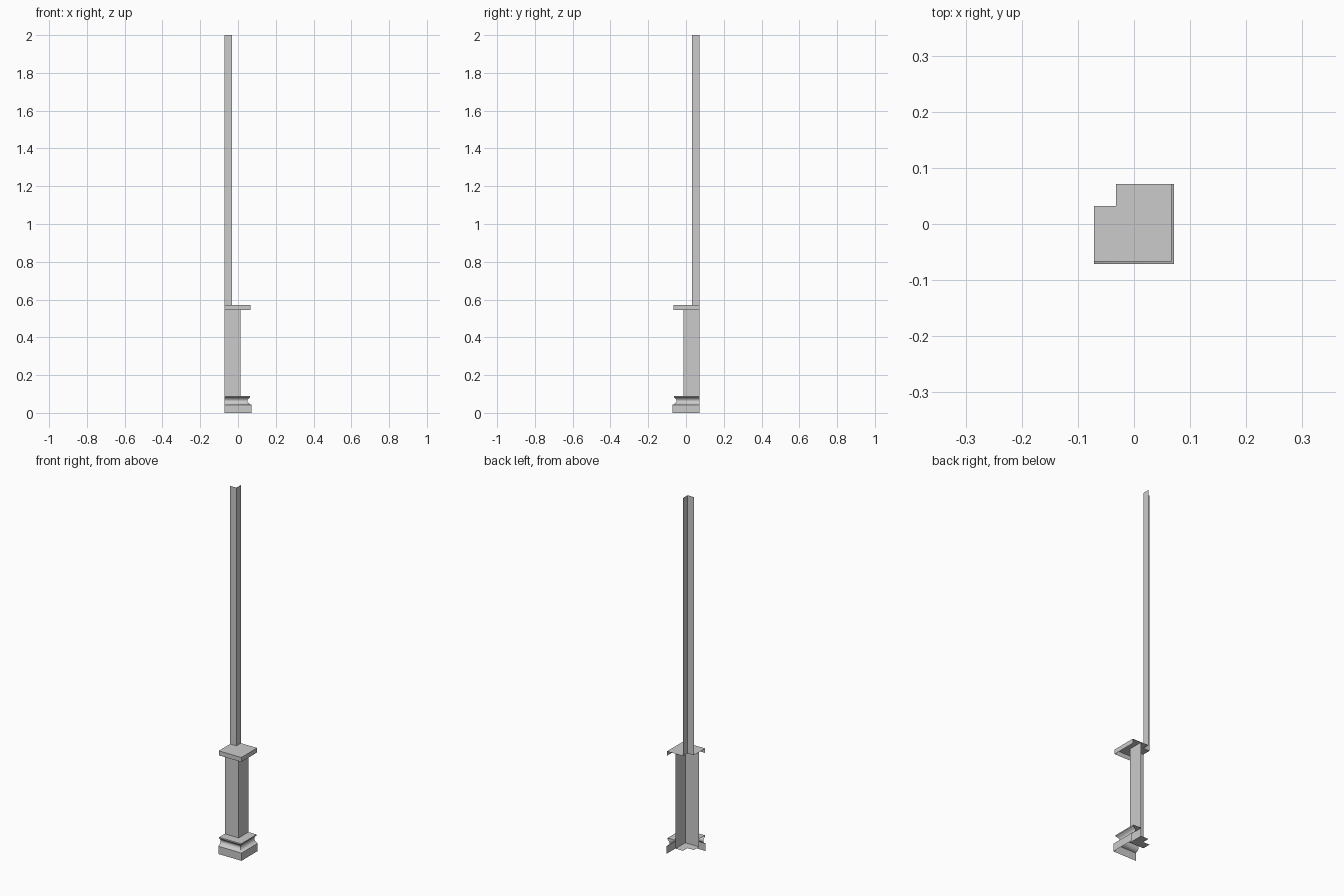
import bpy
import math

if "Cube" in bpy.data.objects:
    bpy.data.objects.remove(bpy.data.objects["Cube"])

# All parts are open sheets wrapped round one corner, measured outward from it
CX, CY = -0.071, 0.071


def wrap(name, profile, smooth=False):
    """Sweep a (distance, height) profile along a mitred L-shaped path."""
    verts, faces = [], []
    for d, z in profile:
        verts += [(CX, CY - d, z), (CX + d, CY - d, z), (CX + d, CY, z)]
    for i in range(len(profile) - 1):
        for j in range(2):
            a = i * 3 + j
            faces.append((a, a + 1, a + 4, a + 3))
    mesh = bpy.data.meshes.new(name)
    mesh.from_pydata(verts, [], faces)
    mesh.update()
    obj = bpy.data.objects.new(name, mesh)
    bpy.context.collection.objects.link(obj)
    if smooth:
        bpy.ops.object.select_all(action='DESELECT')
        obj.select_set(True)
        bpy.context.view_layer.objects.active = obj
        bpy.ops.object.shade_smooth_by_angle(angle=math.radians(35))
    return obj


POST, BODY, CAP, BASE = 0.039, 0.085, 0.138, 0.142

# Moulded base: plinth, concave neck, lip and top ledge
neck = [(0.121 + 0.014 * ((z - 0.064) / 0.019) ** 2, z)
        for z in (0.046, 0.052, 0.058, 0.064, 0.070, 0.076, 0.083)]
wrap("base_moulding",
     [(BASE, 0), (BASE, 0.043)] + neck + [(0.135, 0.09), (BODY, 0.09)], True)

# Lower pedestal with its underside
wrap("pedestal", [(POST, 0.045), (BODY, 0.045), (BODY, 0.57)])

# Cap: fascia and top, open below
wrap("cap", [(CAP, 0.545), (CAP, 0.57), (POST, 0.57)])

# Slim upper post
wrap("upper_post", [(POST, 0.57), (POST, 2.0)])
